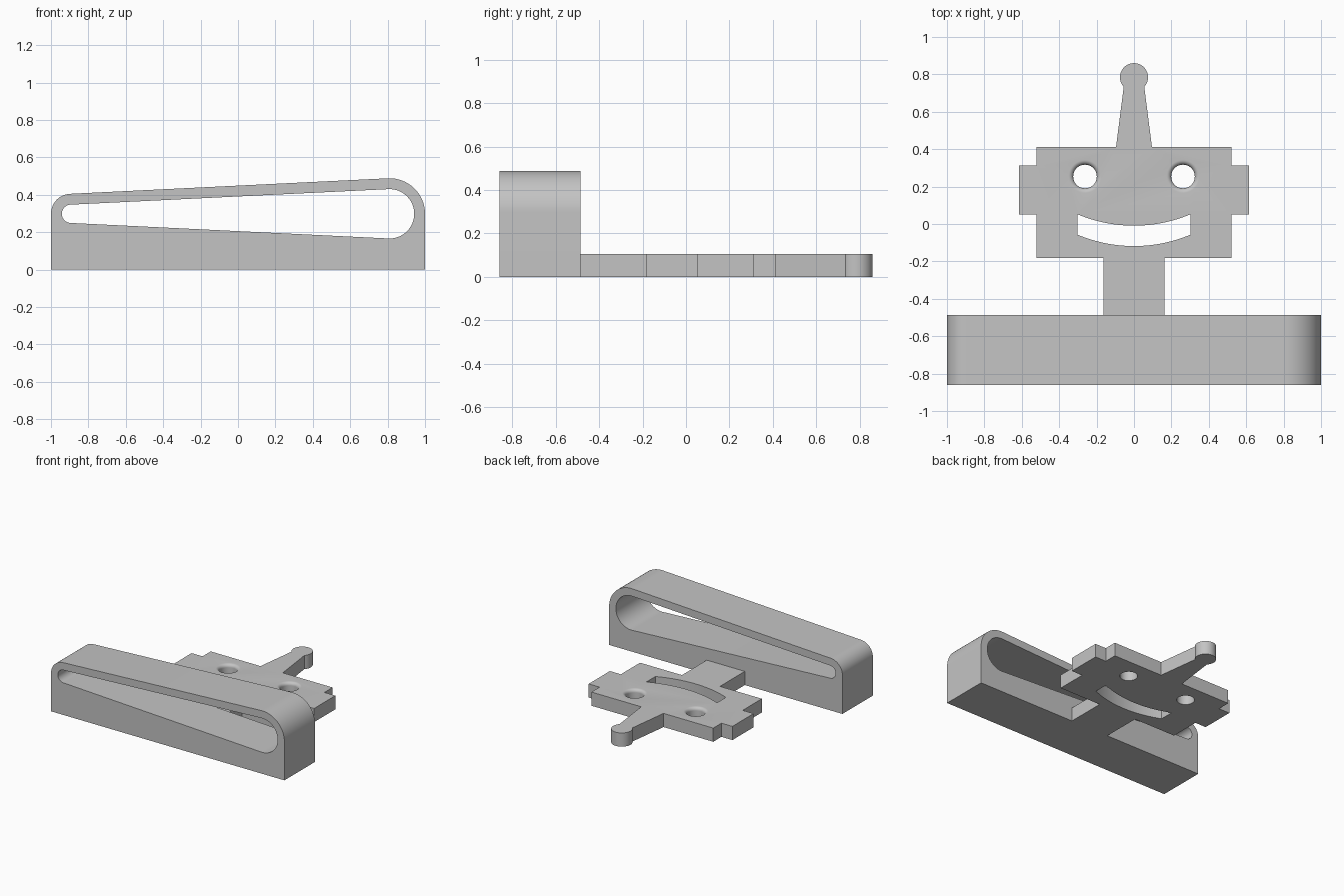
import bpy
import bmesh
from math import asin, cos, pi, radians, sin
from mathutils import Vector

if "Cube" in bpy.data.objects:
    bpy.data.objects.remove(bpy.data.objects["Cube"])

GREY = (0.55, 0.55, 0.55, 1)
grey = bpy.data.materials.new("plain grey")
grey.use_nodes = True
grey.diffuse_color = GREY
grey.node_tree.nodes["Principled BSDF"].inputs["Base Color"].default_value = GREY


def arc(cx, cy, r, start, end, steps=24):
    """Points along a circular arc, angles in radians."""
    angles = [start + (end - start) * i / steps for i in range(steps + 1)]
    return [(cx + r * cos(a), cy + r * sin(a)) for a in angles]


def make_object(name, bm):
    bmesh.ops.recalc_face_normals(bm, faces=bm.faces)
    mesh = bpy.data.meshes.new(name)
    bm.to_mesh(mesh)
    bm.free()
    mesh.materials.append(grey)
    obj = bpy.data.objects.new(name, mesh)
    bpy.context.collection.objects.link(obj)
    return obj


def prism(name, outline, low, high, axis="z"):
    """Extrude a flat outline along z, or an x-z outline along y."""
    bm = bmesh.new()
    if axis == "z":
        points = [(a, b, low) for a, b in outline]
        push = Vector((0, 0, high - low))
    else:
        points = [(a, low, b) for a, b in outline]
        push = Vector((0, high - low, 0))
    face = bm.faces.new([bm.verts.new(p) for p in points])
    result = bmesh.ops.extrude_face_region(bm, geom=[face], use_keep_orig=True)
    moved = [v for v in result["geom"] if isinstance(v, bmesh.types.BMVert)]
    bmesh.ops.translate(bm, verts=moved, vec=push)
    return make_object(name, bm)


def lathe(name, profile, x, y, sides=48):
    """Solid of revolution from (radius, height) rings, capped at both ends."""
    bm = bmesh.new()
    rings = [[bm.verts.new((x + r * cos(2 * pi * i / sides),
                            y + r * sin(2 * pi * i / sides), z))
              for i in range(sides)] for r, z in profile]
    for lower, upper in zip(rings, rings[1:]):
        for i in range(sides):
            j = (i + 1) % sides
            bm.faces.new((lower[i], lower[j], upper[j], upper[i]))
    bm.faces.new(rings[0])
    bm.faces.new(rings[-1])
    return make_object(name, bm)


def cut(target, cutter):
    cutter.hide_render = True
    mod = target.modifiers.new("cut", "BOOLEAN")
    mod.operation = "DIFFERENCE"
    mod.solver = "EXACT"
    mod.object = cutter
    bpy.context.view_layer.objects.active = target
    bpy.ops.object.modifier_apply(modifier=mod.name)
    bpy.data.objects.remove(cutter)


def smooth(obj):
    bpy.ops.object.select_all(action="DESELECT")
    obj.select_set(True)
    bpy.context.view_layer.objects.active = obj
    bpy.ops.object.shade_smooth_by_angle(angle=radians(30))


# Base bar: two rounded ends of different size joined by tangent lines
FRONT, BACK = -0.86, -0.487
LEFT_X, RIGHT_X, MID_Z = -0.893, 0.81, 0.298
SMALL, LARGE, WALL = 0.107, 0.19, 0.058
tilt = asin((LARGE - SMALL) / (RIGHT_X - LEFT_X))
top = pi / 2 + tilt

outer = [(-1, 0), (1, 0)]
outer += arc(RIGHT_X, MID_Z, LARGE, 0, top)
outer += arc(LEFT_X, MID_Z, SMALL, top, pi)
bar = prism("base_bar", outer, FRONT, BACK, "y")

# Tapered slot through the bar
slot = arc(RIGHT_X, MID_Z, LARGE - WALL, -top, top, 48)
slot += arc(LEFT_X, MID_Z, SMALL - WALL, top, 2 * pi - top, 48)
cut(bar, prism("slot_cutter", slot, FRONT - 0.1, BACK + 0.1, "y"))
smooth(bar)

# Robot plate: right half of neck, head, ear and antenna, then mirrored
THICK = 0.106
half = [(0.163, BACK), (0.163, -0.183), (0.522, -0.183), (0.522, 0.052),
        (0.616, 0.052), (0.616, 0.312), (0.522, 0.312), (0.522, 0.412),
        (0.096, 0.412)]
half += arc(0, 0.785, 0.075, -0.75, pi / 2, 32)
outline = half + [(-x, y) for x, y in reversed(half[:-1])]
plate = prism("robot_plate", outline, 0, THICK)

# Eye holes, flared with a rounded upper rim
EYE, FLARE = 0.063, 0.025
rim = [(EYE + FLARE * (1 - cos(a)), THICK - FLARE + FLARE * sin(a))
       for a in (i * pi / 16 for i in range(9))]
profile = [(EYE, -0.05)] + rim + [(EYE + FLARE, THICK + 0.05)]
for side in (-1, 1):
    cut(plate, lathe("eye_cutter", profile, side * 0.262, 0.254))


# Smiling mouth between two matching arcs
def smile(mid_y, half_width=0.302, rise=0.061):
    r = (half_width ** 2 + rise ** 2) / (2 * rise)
    a = asin(half_width / r)
    return arc(0, mid_y + r, r, -pi / 2 - a, -pi / 2 + a)


mouth = smile(-0.118) + smile(-0.009)[::-1]
cut(plate, prism("mouth_cutter", mouth, -0.05, THICK + 0.05))
smooth(plate)
